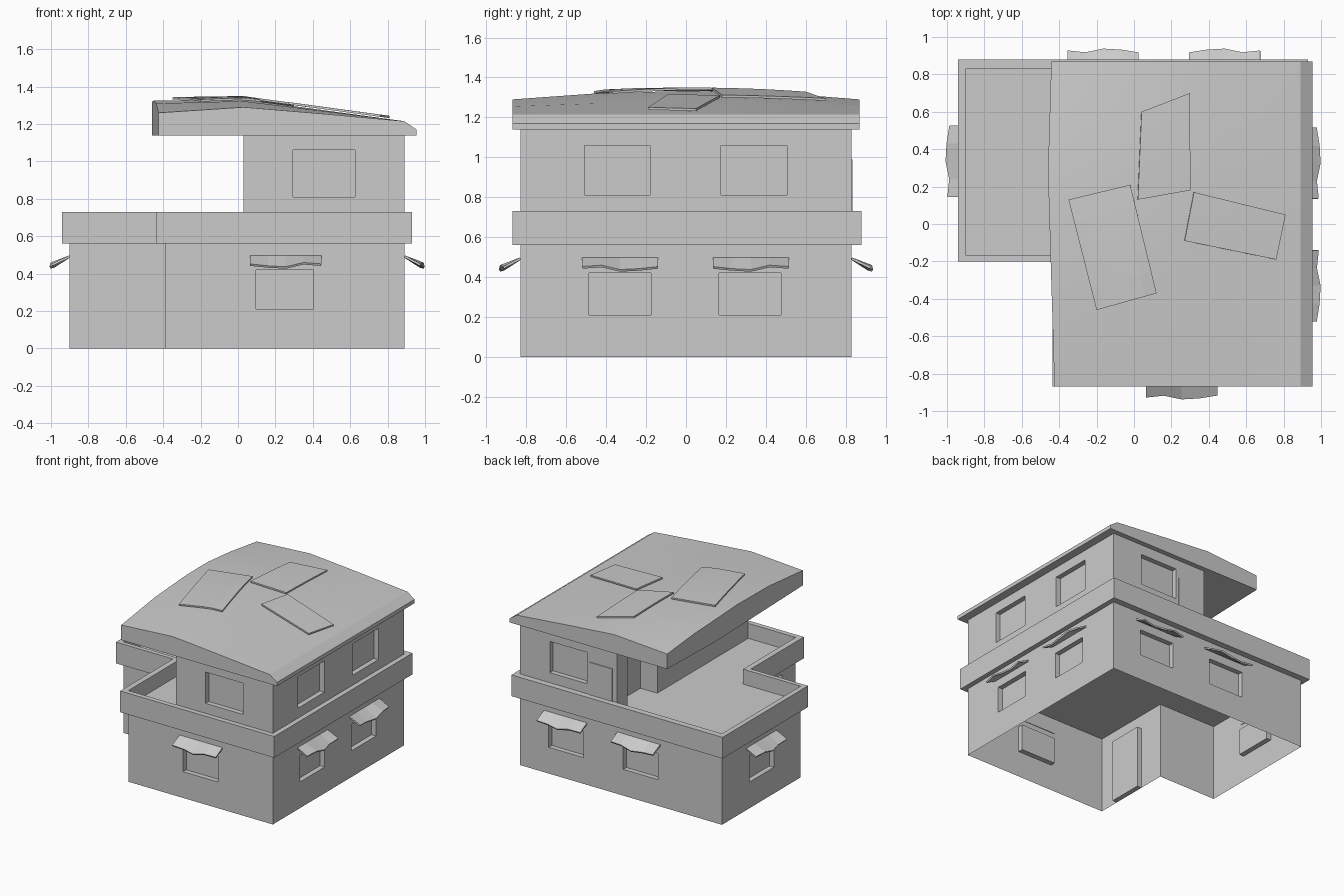
import bpy, bmesh
from mathutils import Vector

cube = bpy.data.objects.get("Cube")
if cube:
    bpy.data.objects.remove(cube, do_unlink=True)

grey = bpy.data.materials.new("plain_grey")
grey.use_nodes = True
colour = (0.6, 0.6, 0.6, 1)
grey.diffuse_color = colour
grey.node_tree.nodes["Principled BSDF"].inputs["Base Color"].default_value = colour


def finish(name, bm, weld=True):
    if weld:
        bmesh.ops.remove_doubles(bm, verts=bm.verts, dist=0.0005)
    mesh = bpy.data.meshes.new(name)
    bm.to_mesh(mesh)
    bm.free()
    mesh.materials.append(grey)
    obj = bpy.data.objects.new(name, mesh)
    bpy.context.collection.objects.link(obj)
    return obj


def face(bm, *points):
    return bm.faces.new([bm.verts.new(p) for p in points])


def thicken(obj, amount):
    mod = obj.modifiers.new("thickness", "SOLIDIFY")
    mod.thickness = amount
    mod.offset = 0


def walls(name, outline, bottom, top, openings):
    """Thin walls round a plan; openings are pushed inward as recesses.
    openings: wall index -> list of (low, high, z_low, z_high, depth)."""
    bm = bmesh.new()
    for i, start in enumerate(outline):
        a = Vector((*start, 0))
        b = Vector((*outline[(i + 1) % len(outline)], 0))
        d = (b - a).normalized()
        inward = Vector((-d.y, d.x, 0))
        axis = 0 if abs(d.x) > 0.5 else 1
        length = (b - a).length
        holes = []
        for lo, hi, z0, z1, depth in openings.get(i, []):
            u = sorted((abs(lo - a[axis]), abs(hi - a[axis])))
            holes.append((u[0], u[1], z0, z1, depth))

        def at(u, z, depth=0):
            return a + d * u + inward * depth + Vector((0, 0, z))

        us = sorted({0, length, *[v for h in holes for v in h[:2]]})
        zs = sorted({bottom, top, *[v for h in holes for v in h[2:4]]})
        for u0, u1 in zip(us, us[1:]):
            for z0, z1 in zip(zs, zs[1:]):
                if not any(h[0] <= u0 and u1 <= h[1] and h[2] <= z0 and z1 <= h[3]
                           for h in holes):
                    face(bm, at(u0, z0), at(u1, z0), at(u1, z1), at(u0, z1))
        for u0, u1, z0, z1, depth in holes:
            rim = [(u0, z0), (u1, z0), (u1, z1), (u0, z1)]
            face(bm, *[at(u, z, depth) for u, z in rim])
            for p, q in zip(rim, rim[1:] + rim[:1]):
                face(bm, at(*p), at(*q), at(*q, depth), at(*p, depth))
    return finish(name, bm)


# Ground floor walls with recessed windows and side door
plan = [(-0.39, -0.83), (0.89, -0.83), (0.89, 0.83),
        (-0.9, 0.83), (-0.9, -0.165), (-0.39, -0.165)]
FLOOR, EAVES = 0.61, 1.14


def low_window(centre):
    return (centre - 0.155, centre + 0.155, 0.21, 0.42, 0.04)


def high_window(centre):
    return (centre - 0.165, centre + 0.165, 0.81, 1.06, 0.04)


walls("ground_floor_walls", plan, 0, FLOOR, {
    0: [low_window(0.25)],
    1: [low_window(-0.33), low_window(0.32)],
    2: [low_window(-0.18), low_window(0.48)],
    3: [low_window(0.33)],
    5: [(-0.66, -0.38, 0, 0.5, 0.04)],
})

# Upper floor walls with a recessed porch on the terrace side
upper = [(0.03, -0.83), (0.89, -0.83), (0.89, 0.83), (0.03, 0.83)]
walls("upper_floor_walls", upper, FLOOR, EAVES, {
    0: [high_window(0.46)],
    1: [high_window(-0.345), high_window(0.34)],
    2: [high_window(0.46)],
    3: [(0.32, 0.7, FLOOR, 1.06, 0.15)],
})

# Upper back door plate
bm = bmesh.new()
face(bm, (0.27, 0.832, FLOOR), (0.07, 0.832, FLOOR), (0.07, 0.832, 0.99), (0.27, 0.832, 0.99))
thicken(finish("upper_back_door", bm), 0.006)

# Terrace floor
bm = bmesh.new()
face(bm, *[(x, y, FLOOR) for x, y in plan])
finish("terrace_floor", bm)

# Parapet band around the whole plan
outer = [(-0.435, -0.87), (0.93, -0.87), (0.93, 0.88),
         (-0.94, 0.88), (-0.94, -0.2), (-0.435, -0.2)]
bm = bmesh.new()
for i in range(len(plan)):
    j = (i + 1) % len(plan)
    section = [(outer, 0.56), (outer, 0.73), (plan, 0.73), (plan, 0.56)]
    for (r0, z0), (r1, z1) in zip(section, section[1:] + section[:1]):
        face(bm, (*r0[i], z0), (*r0[j], z0), (*r1[j], z1), (*r1[i], z1))
finish("parapet", bm)

# Roof: a gentle uneven dome sloping down to one side
ROOF_X = [-0.425, 0.03, 0.45, 0.89, 0.955]
EDGE_Z = [1.26, 1.29, 1.255, 1.215, 1.17]
CREST_Z = [1.325, 1.332, 1.275, 1.215, 1.17]


def roof_height(x, y):
    k = 0
    while k < 3 and x > ROOF_X[k + 1]:
        k += 1
    t = (x - ROOF_X[k]) / (ROOF_X[k + 1] - ROOF_X[k])
    edge = EDGE_Z[k] + t * (EDGE_Z[k + 1] - EDGE_Z[k])
    crest = CREST_Z[k] + t * (CREST_Z[k + 1] - CREST_Z[k])
    return edge + (crest - edge) * (1 - (y / 0.87) ** 2)


roof_y = [-0.87, -0.42, 0.0, 0.28, 0.55, 0.87]
bm = bmesh.new()
grid = []
for x in ROOF_X:
    row = []
    for y in roof_y:
        bulge = 0.035 * (1 - abs(y - 0.28) / 1.15) if x < -0.4 else 0
        row.append(bm.verts.new((x - bulge, y, roof_height(x, y))))
    grid.append(row)
for r0, r1 in zip(grid, grid[1:]):
    for j in range(len(roof_y) - 1):
        bm.faces.new((r0[j], r1[j], r1[j + 1], r0[j + 1]))
rim = [e for e in bm.edges if e.is_boundary]
skirt = bmesh.ops.extrude_edge_only(bm, edges=rim)["geom"]
for v in skirt:
    if isinstance(v, bmesh.types.BMVert):
        v.co.z = EAVES
bmesh.ops.holes_fill(bm, edges=[e for e in bm.edges if e.is_boundary], sides=0)
bmesh.ops.recalc_face_normals(bm, faces=bm.faces)
roof = finish("roof", bm)

# Loose sheets lying on the roof
sheets = {
    "front_roof_sheet": [(-0.2, -0.46), (0.12, -0.37), (-0.02, 0.21), (-0.35, 0.13)],
    "back_roof_sheet": [(0.02, 0.13), (0.3, 0.18), (0.3, 0.7), (0.04, 0.6)],
    "side_roof_sheet": [(0.27, -0.09), (0.76, -0.19), (0.81, 0.05), (0.32, 0.17)],
}
STEPS = 5
for name, corners in sheets.items():
    a, b, c, d = [Vector(p) for p in corners]
    bm = bmesh.new()

    def on_roof(i, j):
        s, t = i / STEPS, j / STEPS
        p = a.lerp(b, s).lerp(d.lerp(c, s), t)
        return (p.x, p.y, roof_height(p.x, p.y) + 0.012)

    for i in range(STEPS):
        for j in range(STEPS):
            face(bm, on_roof(i, j), on_roof(i + 1, j), on_roof(i + 1, j + 1), on_roof(i, j + 1))
    thicken(finish(name, bm), 0.012)

# Ragged awnings over the ground floor windows
awnings = [
    ("front_awning", (0.255, -0.83), (0, -1)),
    ("side_awning_front", (0.89, -0.33), (1, 0)),
    ("side_awning_back", (0.89, 0.325), (1, 0)),
    ("back_awning_inner", (-0.165, 0.83), (0, 1)),
    ("back_awning_outer", (0.485, 0.83), (0, 1)),
    ("wing_awning", (-0.9, 0.335), (-1, 0)),
]
REACH = [0.085, 0.1, 0.105, 0.085, 0.095]
DROP = [0.045, 0.038, 0.06, 0.055, 0.045]
for k, (name, spot, out) in enumerate(awnings):
    n = Vector((*out, 0))
    along = Vector((-n.y, n.x, 0))
    base = Vector((*spot, 0.492))
    order = range(5) if k % 2 else range(4, -1, -1)
    inner = [base + along * (-0.19 + 0.095 * i) for i in range(5)]
    lip = [p + n * REACH[i] - Vector((0, 0, DROP[i])) for p, i in zip(inner, order)]
    bm = bmesh.new()
    for i in range(4):
        face(bm, inner[i], lip[i], lip[i + 1], inner[i + 1])
    thicken(finish(name, bm), 0.012)

# Soften the gentle bends of the roof only
bpy.ops.object.select_all(action="DESELECT")
roof.select_set(True)
bpy.context.view_layer.objects.active = roof
bpy.ops.object.shade_smooth_by_angle(angle=0.35)
